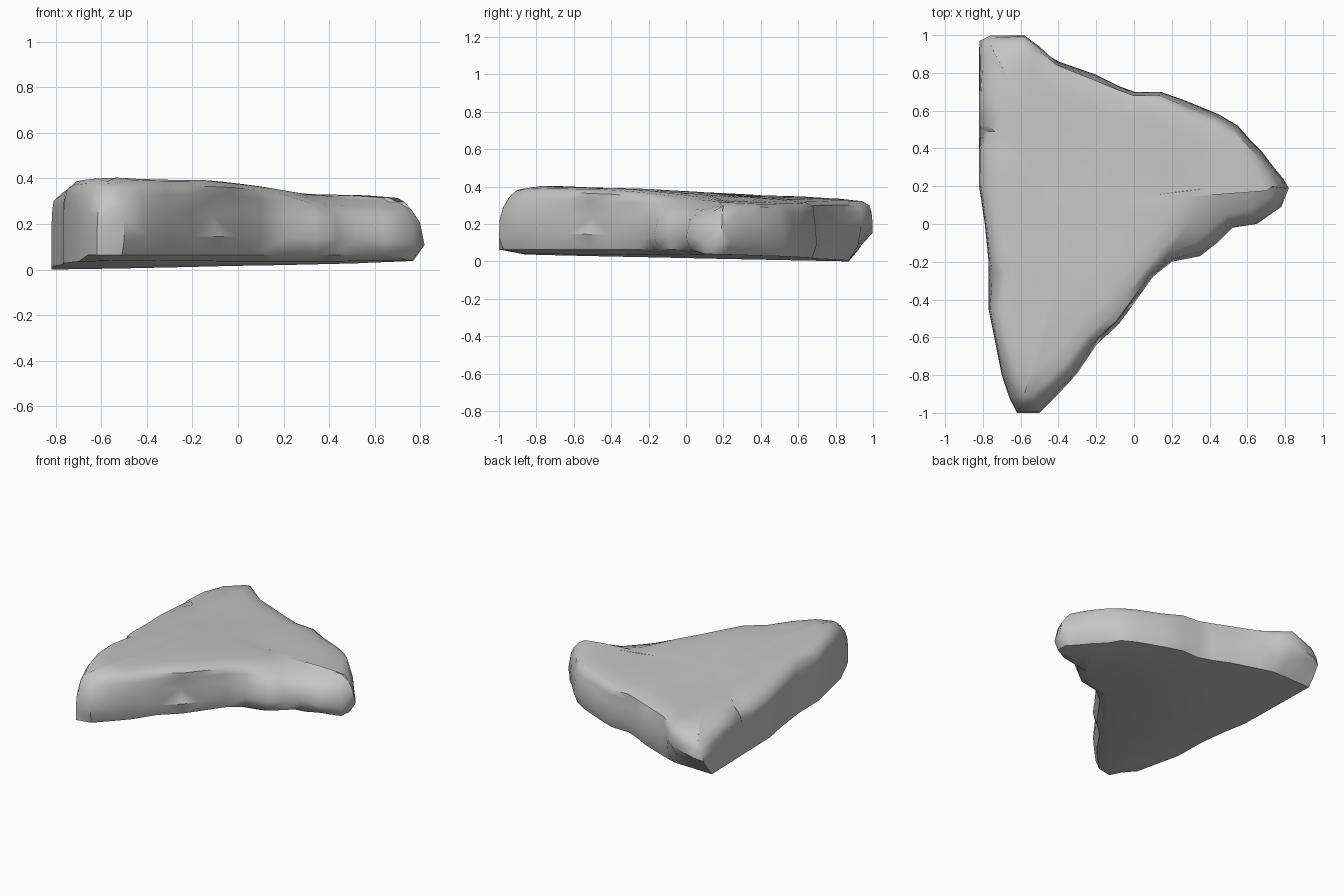
import bpy
import bmesh
from mathutils import Vector, noise

cube = bpy.data.objects.get("Cube")
if cube:
    bpy.data.objects.remove(cube, do_unlink=True)

# Widest outline of the slab, counter-clockwise: x, y, width of the worn top edge
OUTLINE = [
    (-.62, -1, .06), (-.5, -1, .06), (-.4, -.9, .05), (-.3, -.79, .04),
    (-.2, -.64, .03), (-.08, -.53, .02), (0, -.42, .02), (.1, -.28, .02),
    (.2, -.2, .05), (.35, -.17, .17), (.44, -.1, .18), (.52, -.02, .17),
    (.65, 0, .19), (.78, .09, .16), (.82, .19, .12), (.79, .24, .07),
    (.74, .3, .05), (.68, .38, .04), (.62, .44, .03), (.55, .52, .04),
    (.45, .58, .04), (.28, .65, .04), (.14, .7, .02), (0, .7, .02),
    (-.08, .73, .02), (-.2, .79, .03), (-.4, .86, .02), (-.5, .94, .02),
    (-.58, 1, .02), (-.76, 1, .03), (-.82, .97, .03), (-.82, .87, .02),
    (-.82, .7, .01), (-.82, .52, .01), (-.82, .49, .06), (-.82, .4, .01),
    (-.82, .2, .01), (-.79, 0, .01), (-.77, -.2, .01), (-.77, -.26, .05),
    (-.77, -.45, .02), (-.74, -.6, .02), (-.7, -.8, .04), (-.66, -.92, .05),
]
# Wall profile: height fraction, share of the top edge width
PROFILE = [(0, 0), (.25, 0), (.6, .08), (.8, .4), (.92, 1)]
CENTRE = Vector((-.3, .1))
CROWN = Vector((-.15, -.2))
CORNER = Vector((-.82, 1))


def underside(p):
    return .028 + .015 * p.x - .02 * p.y


def upper(p):
    crown = .02 * max(0, 1 - (p - CROWN).length / .6)
    step = .03 * min(max(p.x, 0), .25)
    nose_drop = 2.2 * max(0, -.8 - p.y) ** 2
    side_drop = .045 * min(max((-.72 - p.x) / .1, 0), 1)
    corner_drop = .08 * max(0, 1 - (p - CORNER).length / .22)
    drop = step + nose_drop + side_drop + corner_drop
    return .353 - .027 * p.x - .045 * p.y + crown - drop


def inward(i):
    a = Vector(OUTLINE[i - 1][:2])
    b = Vector(OUTLINE[(i + 1) % len(OUTLINE)][:2])
    t = (b - a).normalized()
    return Vector((-t.y, t.x))


def wall_point(i, level):
    h, share = PROFILE[level]
    x, y, width = OUTLINE[i]
    p = Vector((x, y)) + inward(i) * width * share
    if level == 0 and x > -.6:
        p += inward(i) * (.05 if x > .6 and y > .15 else .025)
    # Undercut below the back end
    if level < 2:
        p.y = min(p.y, .87 + .05 * level)
    low = underside(p)
    # Lifted lower edge along the front
    if x > -.7 and y < .05:
        low = max(low, .062)
    z = low * (1 - h) + upper(p) * h
    # Gentle hollows in the wall
    if level in (2, 3) and x > -.45:
        p += inward(i) * .008 * (1 + noise.noise(Vector((x, y, z)) * 6))
    return Vector((p.x, p.y, z))


def bridge(bm, low, high):
    n = len(low)
    for i in range(n):
        j = (i + 1) % n
        bm.faces.new((low[i], low[j], high[j], high[i]))


bm = bmesh.new()
count = len(OUTLINE)

# Wall rings
walls = [[bm.verts.new(wall_point(i, k)) for i in range(count)]
         for k in range(len(PROFILE))]

# Flat underside, set in from the wall
base = []
for v in walls[0]:
    q = CENTRE.lerp(v.co.xy, .88)
    base.append(bm.verts.new((q.x, q.y, underside(q))))
rings = [base] + walls

# Broad upper face with a rounded shoulder, narrowing toward its middle
rim = [Vector(OUTLINE[i][:2]) + inward(i) * (OUTLINE[i][2] + .04)
       for i in range(count)]
for scale, drop in ((1, .006), (.86, 0), (.6, 0), (.3, 0)):
    ring = []
    for p in rim:
        q = CENTRE.lerp(p, scale)
        bump = .005 * noise.noise(Vector((q.x, q.y, 0)) * 4)
        ring.append(bm.verts.new((q.x, q.y, upper(q) - drop + bump)))
    rings.append(ring)

for low, high in zip(rings, rings[1:]):
    bridge(bm, low, high)
top = bm.verts.new((CENTRE.x, CENTRE.y, upper(CENTRE)))
for i in range(count):
    bm.faces.new((rings[-1][i], rings[-1][(i + 1) % count], top))
bm.faces.new(list(reversed(base)))

# Small chip in the front wall
chip = min(walls[2], key=lambda v: (v.co.xy - Vector((-.08, -.53))).length)
chip.co += Vector((-.03, .025, -.02))

bmesh.ops.triangulate(bm, faces=bm.faces[:])
bmesh.ops.recalc_face_normals(bm, faces=bm.faces[:])

# Rest the slab on the ground
lowest = min(v.co.z for v in bm.verts)
bmesh.ops.translate(bm, verts=bm.verts[:], vec=(0, 0, -lowest))

mesh = bpy.data.meshes.new("stone_slab")
bm.to_mesh(mesh)
bm.free()
slab = bpy.data.objects.new("stone_slab", mesh)
bpy.context.collection.objects.link(slab)

# Plain stone colour
GREY = (.56, .56, .56, 1)
stone = bpy.data.materials.new("grey_stone")
stone.use_nodes = True
stone.diffuse_color = GREY
shader = next(n for n in stone.node_tree.nodes if n.type == "BSDF_PRINCIPLED")
shader.inputs["Base Color"].default_value = GREY
mesh.materials.append(stone)

bpy.ops.object.select_all(action="DESELECT")
slab.select_set(True)
bpy.context.view_layer.objects.active = slab
bpy.ops.object.shade_smooth_by_angle(angle=.75)
